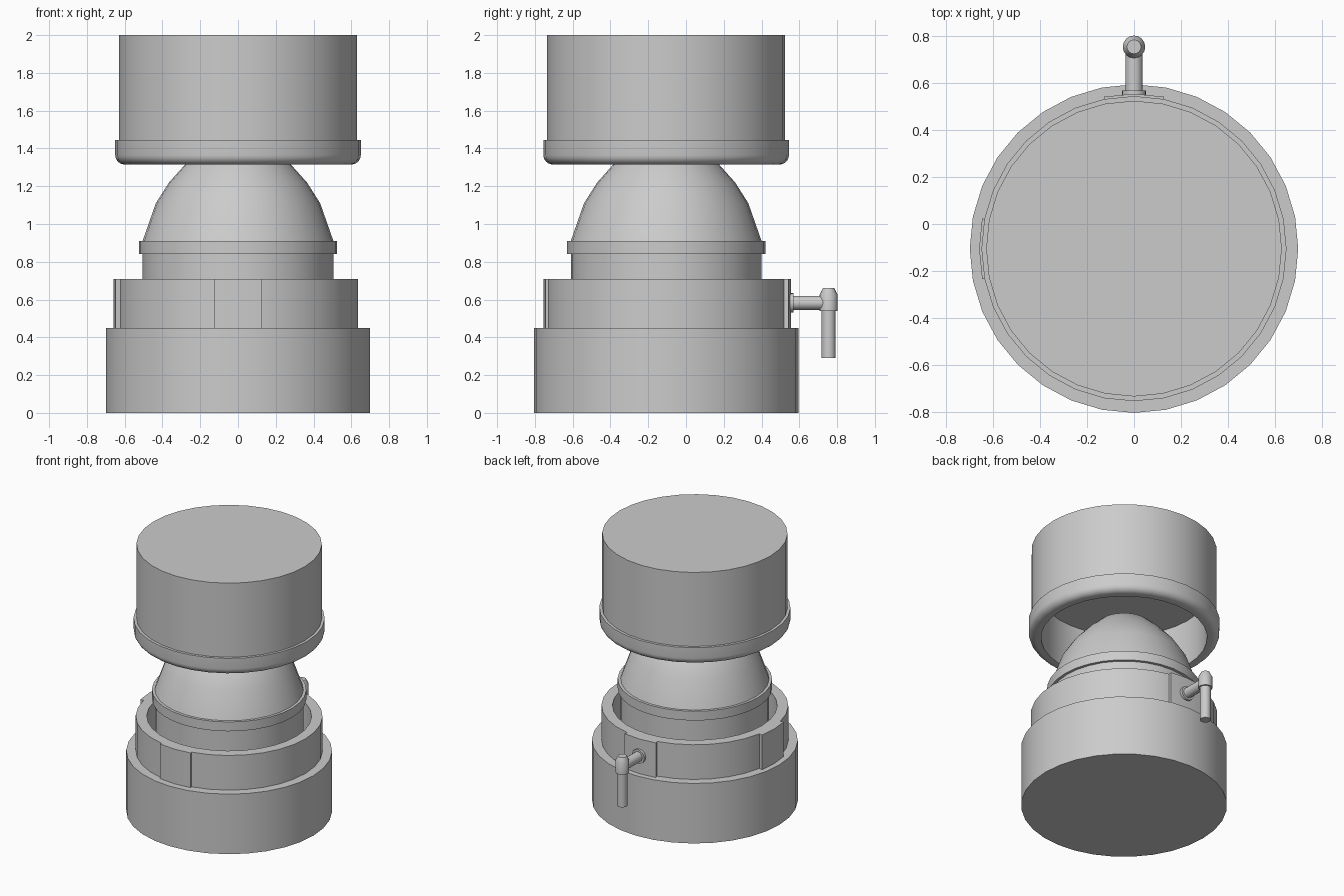
import bpy, bmesh, math
from mathutils import Matrix, Vector

cube = bpy.data.objects.get("Cube")
if cube:
    bpy.data.objects.remove(cube, do_unlink=True)

AXIS_Y = -0.105   # centre line of the round body

grey = bpy.data.materials.new("plain_grey")
grey.use_nodes = True
GREY = (0.6, 0.6, 0.6, 1)
grey.diffuse_color = GREY
grey.node_tree.nodes["Principled BSDF"].inputs["Base Color"].default_value = GREY


def finish(name, bm, matrix):
    """Turn a bmesh into a shaded object."""
    bmesh.ops.remove_doubles(bm, verts=bm.verts, dist=1e-5)
    bmesh.ops.recalc_face_normals(bm, faces=bm.faces)
    bm.transform(matrix)
    mesh = bpy.data.meshes.new(name)
    bm.to_mesh(mesh)
    bm.free()
    mesh.materials.append(grey)
    obj = bpy.data.objects.new(name, mesh)
    bpy.context.collection.objects.link(obj)
    bpy.ops.object.select_all(action='DESELECT')
    obj.select_set(True)
    bpy.context.view_layer.objects.active = obj
    bpy.ops.object.shade_smooth_by_angle(angle=math.radians(32))
    return obj


def lathe(name, profile, segments=32, matrix=Matrix.Translation((0, AXIS_Y, 0))):
    """Revolve an (r, z) outline around z; ends on the axis are closed."""
    bm = bmesh.new()
    verts = [bm.verts.new((r, 0, z)) for r, z in profile]
    edges = [bm.edges.new(pair) for pair in zip(verts, verts[1:])]
    bmesh.ops.spin(bm, geom=verts + edges, axis=(0, 0, 1), cent=(0, 0, 0),
                   angle=math.tau, steps=segments, use_duplicate=False)
    return finish(name, bm, matrix)


def cylinder(name, radius, z0, z1, **kw):
    return lathe(name, [(0, z0), (radius, z0), (radius, z1), (0, z1)], **kw)


def pad(name, direction, outer):
    """Curved plate on the collar, two facets wide."""
    bm = bmesh.new()
    z0, z1, inner = 0.45, 0.71, 0.60
    ring = [bm.verts.new((r, 0, z)) for r, z in
            [(inner, z0), (outer, z0), (outer, z1), (inner, z1)]]
    face = bm.faces.new(ring)
    step = math.tau / 32
    bmesh.ops.rotate(bm, verts=ring, matrix=Matrix.Rotation(-step, 3, 'Z'))
    bmesh.ops.spin(bm, geom=[face] + list(face.edges) + ring, axis=(0, 0, 1),
                   cent=(0, 0, 0), angle=2 * step, steps=2)
    turn = Matrix.Rotation(math.radians(direction), 4, 'Z')
    return finish(name, bm, Matrix.Translation((0, AXIS_Y, 0)) @ turn)


# Base and open collar
cylinder("base", 0.70, 0, 0.45)
lathe("collar", [(0.56, 0.45), (0.635, 0.45), (0.635, 0.71), (0.56, 0.71), (0.56, 0.45)])
pad("left_hand_pad", 180, 0.66)
pad("front_pad", 270, 0.65)
pad("back_pad", 90, 0.66)

# Inner body with its lip and dome
cylinder("inner_body", 0.505, 0.45, 0.86)
cylinder("dome_lip", 0.525, 0.84, 0.91)
lathe("dome", [(0.505, 0.91), (0.435, 1.11), (0.365, 1.22), (0.28, 1.315),
               (0.19, 1.40), (0.10, 1.45), (0, 1.47)])

# Upper tank: rounded bottom rim, hollow underneath
rounding = [(0.60 + 0.05 * math.sin(a), 1.365 - 0.05 * math.cos(a))
            for a in (math.radians(d) for d in range(0, 91, 15))]
lathe("upper_tank", [(0, 1.66), (0.565, 1.66), (0.565, 1.315)] + rounding
      + [(0.65, 1.445), (0.63, 1.445), (0.63, 2.0), (0, 2.0)])

# Tap at the back
along_y = Matrix.Translation((0, 0, 0.583)) @ Matrix.Rotation(-math.pi / 2, 4, 'X')
at_spout = Matrix.Translation((0, 0.755, 0))
cylinder("tap_washer", 0.052, 0.54, 0.57, segments=16, matrix=along_y)
cylinder("tap_pipe", 0.037, 0.54, 0.755, segments=16, matrix=along_y)
cylinder("tap_spout", 0.037, 0.29, 0.56, segments=16, matrix=at_spout)
lathe("tap_elbow", [(0, 0.54), (0.048, 0.54), (0.048, 0.625), (0.03, 0.66), (0, 0.66)],
      segments=16, matrix=at_spout)
